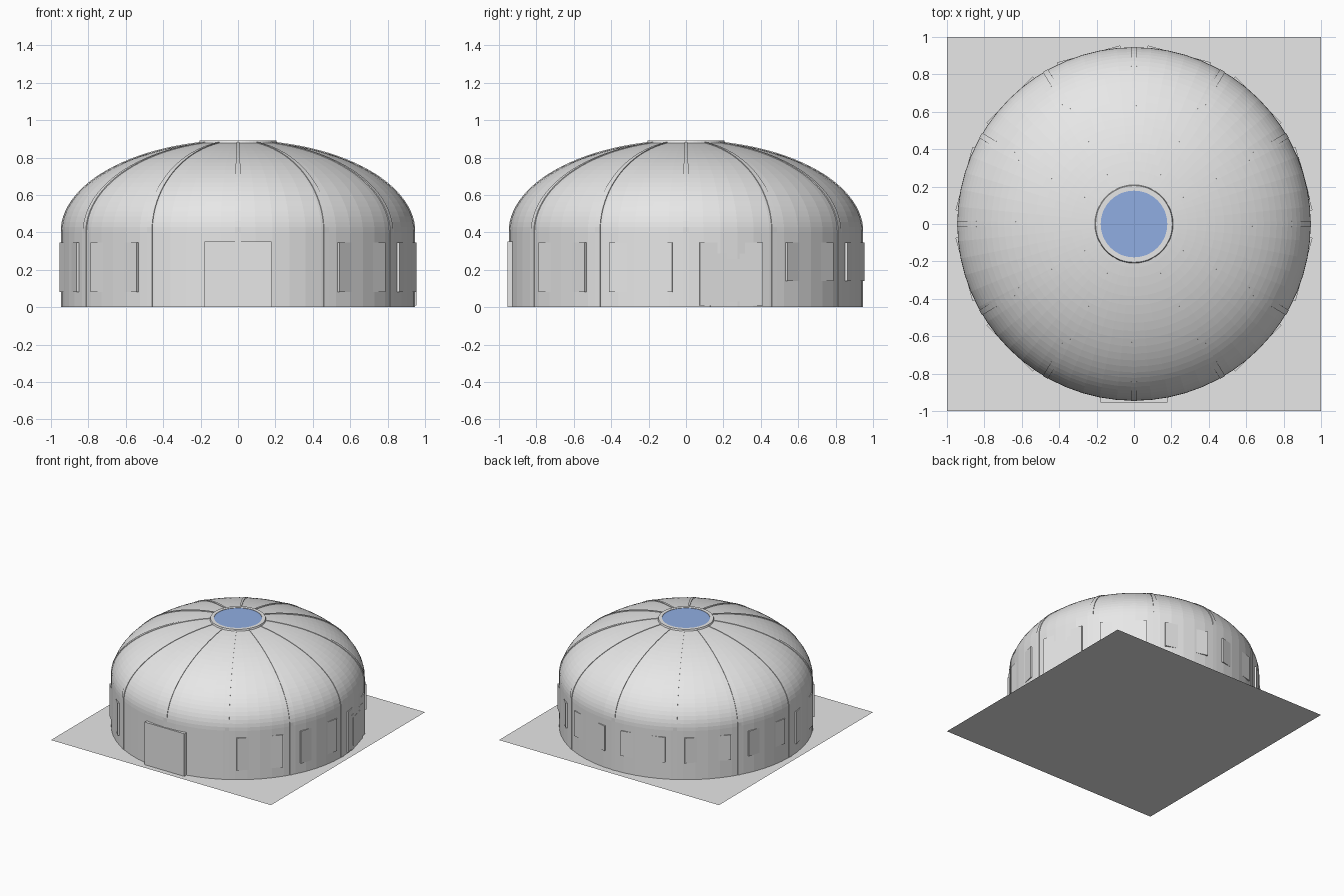
import bpy, bmesh
from math import sin, cos, pi, radians, sqrt
from mathutils import Matrix, Vector

cube = bpy.data.objects.get("Cube")
if cube:
    bpy.data.objects.remove(cube, do_unlink=True)

RADIUS, WALL_TOP, DOME_RISE, OCULUS = 0.945, 0.4, 0.49, 0.18
SEGMENTS = 64


def material(name, rgb):
    m = bpy.data.materials.new(name)
    m.use_nodes = True
    m.diffuse_color = (*rgb, 1)
    m.node_tree.nodes["Principled BSDF"].inputs["Base Color"].default_value = (*rgb, 1)
    return m


GREY = material("pale_grey", (0.8, 0.8, 0.8))
BLUE = material("sky_blue", (0.28, 0.42, 0.76))


def finish(name, bm, mat):
    bmesh.ops.recalc_face_normals(bm, faces=bm.faces)
    mesh = bpy.data.meshes.new(name)
    bm.to_mesh(mesh)
    bm.free()
    mesh.materials.append(mat)
    obj = bpy.data.objects.new(name, mesh)
    bpy.context.collection.objects.link(obj)
    return obj


def lathe(name, profile, mat, closed=False):
    bm = bmesh.new()
    verts = [bm.verts.new((r, 0, z)) for r, z in profile]
    edges = [bm.edges.new(p) for p in zip(verts, verts[1:])]
    if closed:
        edges.append(bm.edges.new((verts[-1], verts[0])))
    bmesh.ops.spin(bm, geom=verts + edges, cent=(0, 0, 0), axis=(0, 0, 1),
                   angle=2 * pi, steps=SEGMENTS, use_merge=True)
    bmesh.ops.remove_doubles(bm, verts=bm.verts, dist=0.0001)
    return finish(name, bm, mat)


def panel(name, angle, width, bottom, top, face, depth=0.03):
    """Flat box on the wall; angle runs from the front toward +x."""
    bm = bmesh.new()
    place = (Matrix.Rotation(radians(angle), 4, 'Z')
             @ Matrix.Translation((0, depth / 2 - face, (bottom + top) / 2))
             @ Matrix.Diagonal((width, depth, top - bottom, 1)))
    bmesh.ops.create_cube(bm, size=1, matrix=place)
    return finish(name, bm, GREY)


# Ground sheet
bm = bmesh.new()
bmesh.ops.create_grid(bm, x_segments=1, y_segments=1, size=1)
finish("ground_sheet", bm, GREY)

# Wall and dome shell
STEPS = 24
end = pi / 2 - OCULUS / RADIUS
arc = [(RADIUS * cos(end * i / STEPS), WALL_TOP + DOME_RISE * sin(end * i / STEPS))
       for i in range(STEPS + 1)]
shell = lathe("wall_and_dome", [(RADIUS, 0)] + arc, GREY)

# Roof opening: collar and glazed disc
lathe("skylight_collar", [(0.178, 0.87), (0.178, 0.89), (0.205, 0.89), (0.212, 0.87)],
      GREY, closed=True)
bm = bmesh.new()
bmesh.ops.create_circle(bm, cap_ends=True, segments=SEGMENTS, radius=0.18,
                        matrix=Matrix.Translation((0, 0, 0.887)))
finish("skylight_glass", bm, BLUE)

# Twelve seam ribs running up the wall and over the dome
bm = bmesh.new()
for k in range(12):
    turn = Matrix.Rotation(radians(30 * k), 3, 'Z')
    rows = []
    for i, (r, z) in enumerate([(RADIUS, 0)] + arc):
        up = (z - WALL_TOP) / DOME_RISE ** 2 if i else 0
        n = Vector((0, -r / RADIUS ** 2, up)).normalized()
        half = 0.004 + 0.012 * r / RADIUS
        lift = 0.002 if i < 2 else 0.004
        p = Vector((0, -r, z))
        rows.append([bm.verts.new(turn @ (p + n * h + Vector((s * half, 0, 0))))
                     for s, h in ((-1, -0.01), (-1, lift), (1, lift), (1, -0.01))])
    for a, b in zip(rows, rows[1:]):
        for j in range(3):
            bm.faces.new((a[j], a[j + 1], b[j + 1], b[j]))
finish("seam_ribs", bm, GREY)

# Front door
panel("front_door", 0, 0.36, 0, 0.35, 0.955, 0.05)

# Windows: tall ones toward the front, shorter ones round the back
for angle in (45, 75, 285, 315):
    panel("tall_window", angle, 0.35, 0.08, 0.345, 0.941)
for angle in (135, 165, 195, 225, 255):
    panel("short_window", angle, 0.35, 0.14, 0.345, 0.941)

# Side door: frame, leaf and inset
panel("side_door_frame", 105, 0.35, 0.01, 0.345, 0.941)
panel("side_door_leaf", 105, 0.235, 0, 0.288, 0.9435)
panel("side_door_inset", 105, 0.17, 0.03, 0.257, 0.945)
